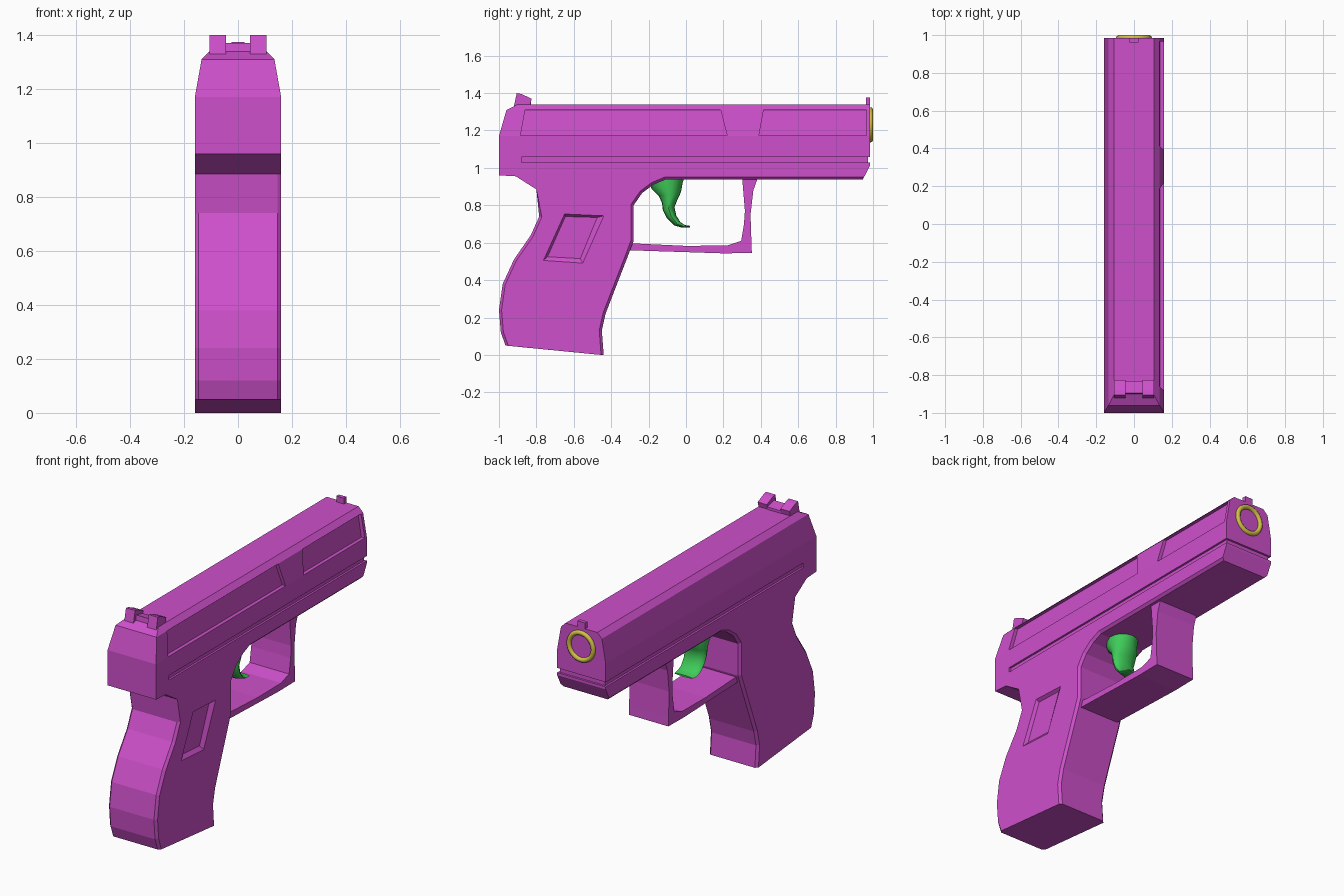
import bpy, bmesh
from math import cos, sin, tau, radians
from mathutils import Vector

if "Cube" in bpy.data.objects:
    bpy.data.objects.remove(bpy.data.objects["Cube"])


def material(name, rgb):
    m = bpy.data.materials.new(name)
    m.diffuse_color = (*rgb, 1)
    m.use_nodes = True
    m.node_tree.nodes["Principled BSDF"].inputs["Base Color"].default_value = m.diffuse_color
    return m


PURPLE = material("purple", (0.62, 0.08, 0.60))
GREEN = material("green", (0.05, 0.60, 0.10))
YELLOW = material("yellow", (0.65, 0.52, 0.06))


def loft(name, rings, mat=PURPLE, bevel=None):
    """Skin equal-length rings of points and cap both ends."""
    bm = bmesh.new()
    loops = [[bm.verts.new(p) for p in r] for r in rings]
    n = len(loops[0])
    for a, b in zip(loops, loops[1:]):
        for i in range(n):
            j = (i + 1) % n
            bm.faces.new((a[i], a[j], b[j], b[i]))
    bm.faces.new(loops[0][::-1])
    bm.faces.new(loops[-1])
    bmesh.ops.recalc_face_normals(bm, faces=bm.faces)
    if bevel:
        width, first, last = bevel
        edges = []
        for lp in loops:
            edges += [bm.edges.get((lp[i], lp[i + 1])) for i in range(*first)]
            edges += [bm.edges.get((lp[i], lp[i + 1])) for i in range(*last)]
        bmesh.ops.bevel(bm, geom=edges, offset=width, segments=1,
                        profile=0.5, affect='EDGES')
    me = bpy.data.meshes.new(name)
    bm.to_mesh(me)
    bm.free()
    ob = bpy.data.objects.new(name, me)
    bpy.context.collection.objects.link(ob)
    me.materials.append(mat)
    return ob


def prism(name, yz, x0, x1, **kw):
    return loft(name, [[(x, y, z) for y, z in yz] for x in (x0, x1)], **kw)


def box(name, x0, x1, y0, y1, z0, z1):
    return prism(name, [(y0, z0), (y1, z0), (y1, z1), (y0, z1)], x0, x1)


def cut(ob, cutter):
    m = ob.modifiers.new("cut", 'BOOLEAN')
    m.operation = 'DIFFERENCE'
    m.solver = 'EXACT'
    m.object = cutter
    bpy.context.view_layer.objects.active = ob
    bpy.ops.object.modifier_apply(modifier=m.name)
    bpy.data.objects.remove(cutter)


# Slide: stacked rectangles (z, half width, rear y)
slide = loft("slide", [
    [(-w, y, z), (w, y, z), (w, 0.985, z), (-w, 0.985, z)]
    for z, w, y in [(1.03, .16, -1), (1.17, .16, -1), (1.31, .135, -.96), (1.34, .105, -.9)]])

# Groove between slide and frame, on both sides and across the muzzle
for s in (-1, 1):
    x0, x1 = sorted((s * 0.148, s * 0.3))
    cut(slide, box("groove_cutter", x0, x1, -0.88, 1.1, 1.0, 1.058))
cut(slide, box("front_groove_cutter", -0.3, 0.3, 0.973, 1.1, 1.0, 1.058))

# Recessed panels on the right side of the slide
for quad in ([(-.885, 1.172), (.22, 1.172), (.185, 1.31), (-.86, 1.31)],
             [(.39, 1.172), (.965, 1.172), (.965, 1.31), (.415, 1.31)]):
    inner = [(0.138 if z < 1.2 else 0.115, y, z) for y, z in quad]
    cut(slide, loft("panel_cutter", [inner, [(0.3, y, z) for _, y, z in inner]]))

# Frame and grip: one side profile with chamfered long edges
frame = prism("frame_and_grip", [
    (-1, 1.03), (-1, .96), (-.91, .955), (-.80, .885), (-.785, .74), (-.83, .64),
    (-.92, .51), (-.98, .38), (-1, .24), (-.99, .12), (-.965, .05),
    (-.44, .003), (-.45, .13), (-.43, .22), (-.38, .35), (-.31, .53), (-.28, .61),
    (-.28, .80), (-.235, .865), (-.175, .91), (-.11, .937),
    (.945, .937), (.985, 1.015), (.985, 1.03)],
    -.16, .16, bevel=(0.014, (3, 10), (11, 21)))
# Flush the frame bottom with the ground plane
low = min(v.co.z for v in frame.data.vertices)
for v in frame.data.vertices:
    if v.co.z < low + 0.002:
        v.co.z = 0

# Shallow grip recess on the right side
cut(frame, loft("grip_cutter", [
    [(.142, y, z) for y, z in [(-.645, .74), (-.475, .735), (-.565, .515), (-.74, .525)]],
    [(.162, y, z) for y, z in [(-.65, .755), (-.435, .745), (-.55, .488), (-.765, .503)]]]))

# Trigger guard
prism("trigger_guard", [
    (.30, .95), (.315, .77), (.31, .70), (.295, .61), (.22, .585), (0, .583), (-.30, .597),
    (-.32, .56), (.2, .543), (.352, .545), (.35, .6), (.345, .75), (.36, .88), (.385, .95)],
    -.13, .13)

# Trigger: oval rings between rear and front edge points (yr, zr, yf, zf, half width)
rings = []
for yr, zr, yf, zf, w in [
        (-.20, .93, .0, .97, .085), (-.185, .89, -.018, .92, .085),
        (-.145, .85, -.027, .87, .08), (-.128, .81, -.05, .82, .075),
        (-.124, .775, -.062, .79, .07), (-.105, .735, -.052, .745, .068),
        (-.065, .693, -.03, .71, .066), (-.02, .68, -.005, .694, .065),
        (.022, .68, .022, .69, .06)]:
    rear, front = Vector((0, yr, zr)), Vector((0, yf, zf))
    mid, half = (rear + front) / 2, (front - rear) / 2
    rings.append([mid + half * cos(tau * i / 16) + Vector((w * sin(tau * i / 16), 0, 0))
                  for i in range(16)])
trigger = loft("trigger", rings, mat=GREEN)

# Muzzle ring
bpy.ops.mesh.primitive_torus_add(location=(0, 0.986, 1.23), rotation=(radians(90), 0, 0),
                                 major_radius=0.08, minor_radius=0.014,
                                 major_segments=32, minor_segments=10)
muzzle = bpy.context.object
muzzle.name = "muzzle_ring"
muzzle.data.materials.append(YELLOW)

for ob in (trigger, muzzle):
    bpy.ops.object.select_all(action='DESELECT')
    ob.select_set(True)
    bpy.context.view_layer.objects.active = ob
    bpy.ops.object.shade_smooth_by_angle(angle=radians(40))

# Rear sight: two posts joined by a low bridge
for s, side in ((-1, "left"), (1, "right")):
    prism("rear_sight_" + side, [(-.92, 1.33), (-.905, 1.40), (-.88, 1.395), (-.825, 1.37), (-.835, 1.33)],
          s * .045, s * .105)
prism("rear_sight_bridge", [(-.90, 1.33), (-.895, 1.37), (-.83, 1.355), (-.83, 1.33)], -.045, .045)

# Front sight
box("front_sight", -.025, .025, .962, .985, 1.33, 1.375)
